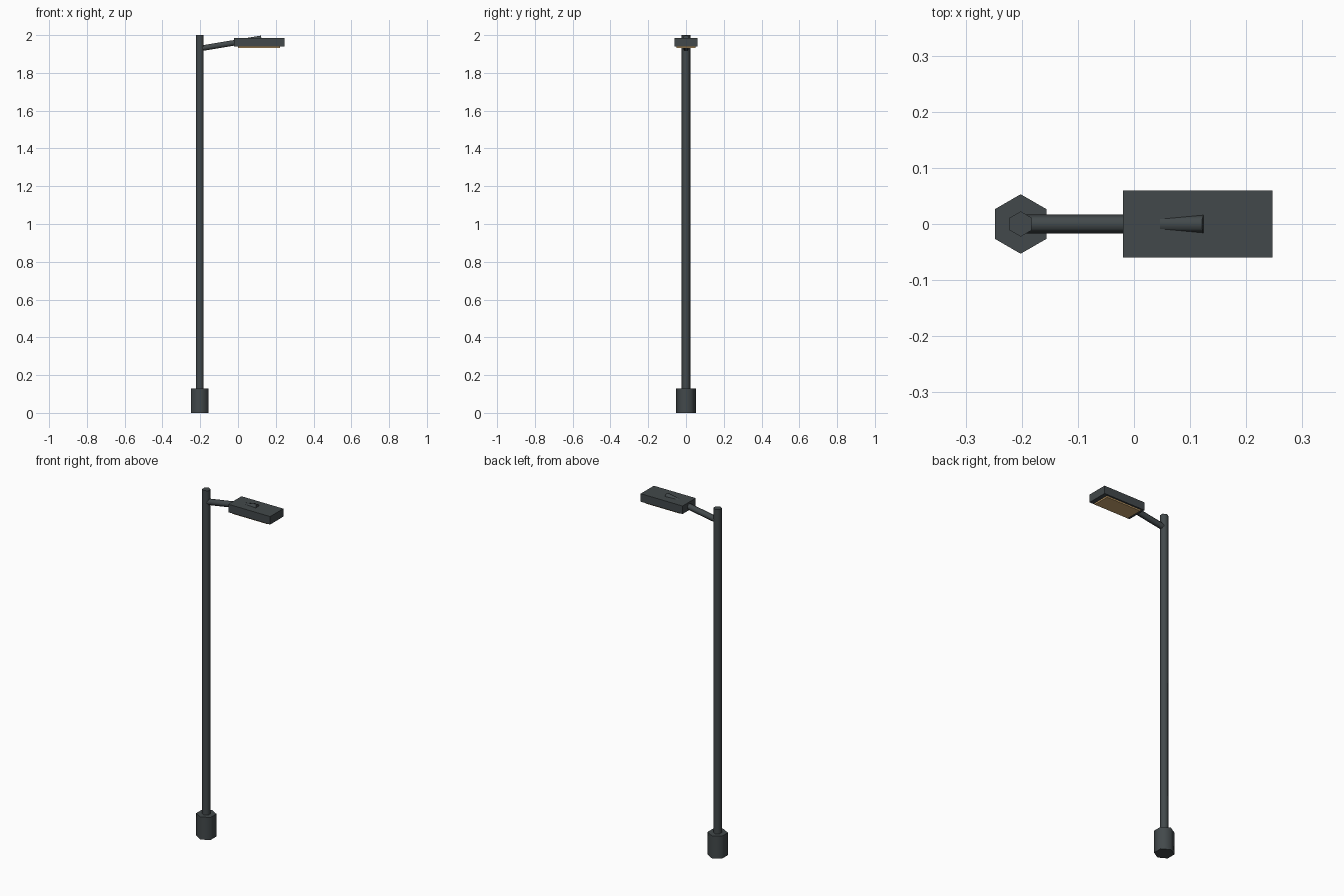
import bpy, math
from mathutils import Vector

if "Cube" in bpy.data.objects:
    bpy.data.objects.remove(bpy.data.objects["Cube"])


def material(name, color):
    m = bpy.data.materials.new(name)
    m.diffuse_color = color
    m.use_nodes = True
    m.node_tree.nodes["Principled BSDF"].inputs["Base Color"].default_value = m.diffuse_color
    return m


metal = material("dark_metal", (0.055, 0.066, 0.07, 1))
glow = material("lamp_amber", (0.6, 0.38, 0.16, 1))


def hex_tube(name, start, end, radius):
    """Six-sided tube between two points, corners facing +y and -y."""
    a, b = Vector(start), Vector(end)
    d = b - a
    bpy.ops.mesh.primitive_cylinder_add(
        vertices=6, radius=radius, depth=d.length, location=(a + b) / 2,
        rotation=(0, math.atan2(d.x, d.z), 0))
    ob = bpy.context.object
    ob.name = name
    ob.data.materials.append(metal)
    bpy.ops.object.shade_smooth_by_angle(angle=math.radians(70))
    return ob


def box(name, lo, hi, mat):
    lo, hi = Vector(lo), Vector(hi)
    bpy.ops.mesh.primitive_cube_add(size=1, location=(lo + hi) / 2)
    ob = bpy.context.object
    ob.name = name
    ob.scale = hi - lo
    bpy.ops.object.transform_apply(location=False, rotation=False, scale=True)
    ob.data.materials.append(mat)
    return ob


# Base collar, pole and slightly raised arm
px = -0.202
hex_tube("base", (px, 0, 0), (px, 0, 0.13), 0.053)
hex_tube("pole", (px, 0, 0), (px, 0, 2.0), 0.0225)
hex_tube("arm", (px, 0, 1.929), (0.124, 0, 1.983), 0.017)

# Lamp head (the arm tip pokes through its top) and light panel
box("lamp_head", (-0.02, -0.06, 1.939), (0.247, 0.06, 1.985), metal)
box("light_panel", (0.0, -0.05, 1.931), (0.222, 0.05, 1.945), glow)
